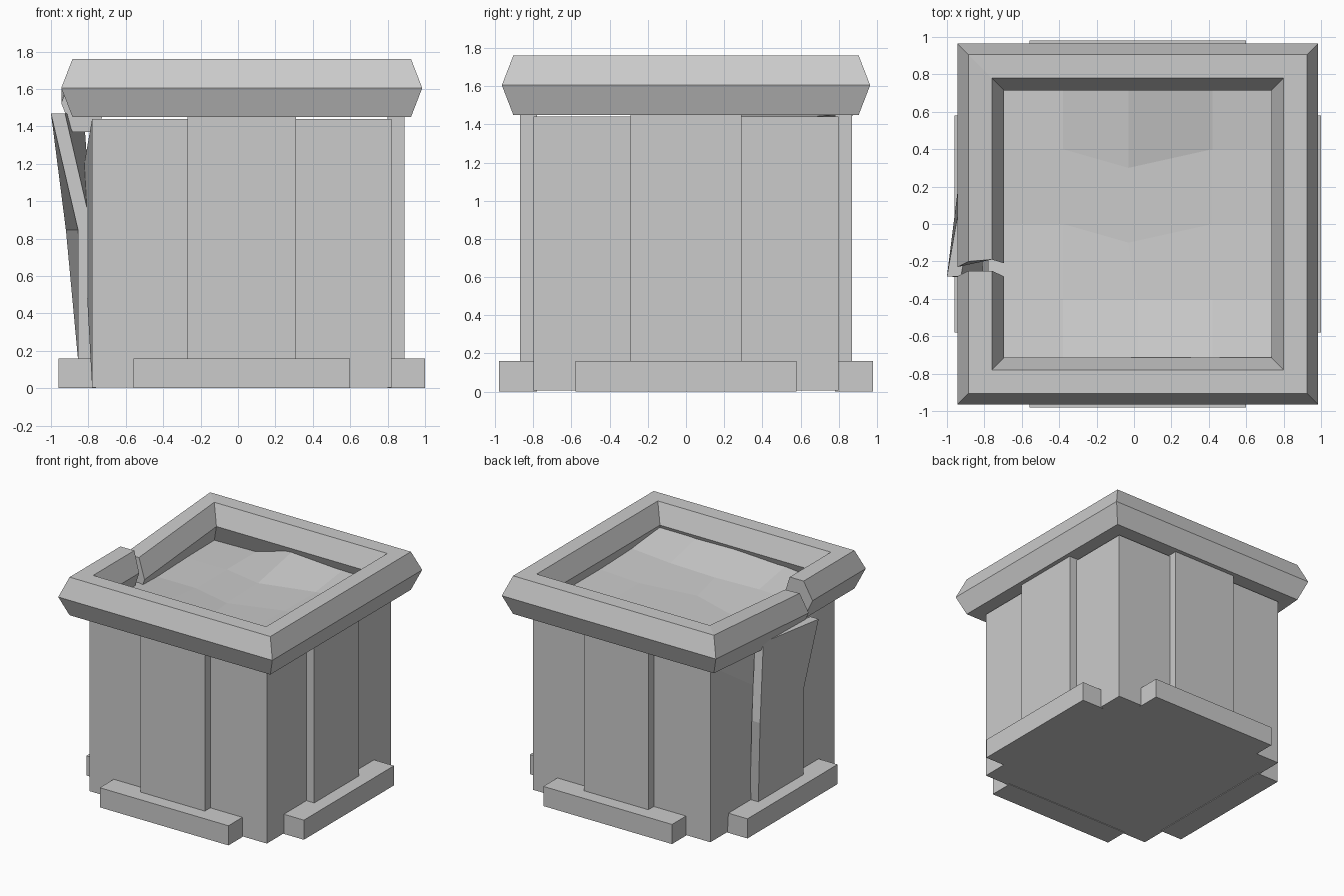
import bpy
import bmesh
from mathutils import Vector

cube = bpy.data.objects.get("Cube")
if cube:
    bpy.data.objects.remove(cube, do_unlink=True)

# One stone colour
stone = bpy.data.materials.new("stone_grey")
stone.use_nodes = True
GREY = (0.6, 0.6, 0.6, 1)
stone.diffuse_color = GREY
stone.node_tree.nodes["Principled BSDF"].inputs["Base Color"].default_value = GREY

CX = 0.02      # centre line of the square box
HALF = 0.8     # half width of the box
TOP = 1.45     # underside of the rim


def finish(name, bm):
    bmesh.ops.recalc_face_normals(bm, faces=bm.faces)
    mesh = bpy.data.meshes.new(name)
    bm.to_mesh(mesh)
    bm.free()
    mesh.materials.append(stone)
    obj = bpy.data.objects.new(name, mesh)
    bpy.context.collection.objects.link(obj)
    return obj


def box_mesh(low, high):
    bm = bmesh.new()
    bmesh.ops.create_cube(bm, size=1)
    low, high = Vector(low), Vector(high)
    for v in bm.verts:
        v.co = (low + high) / 2 + v.co * (high - low)
    return bm


def loft(name, sections):
    """Join matching closed sections in order and cap both ends."""
    bm = bmesh.new()
    rings = [[bm.verts.new(p) for p in s] for s in sections]
    for a, b in zip(rings, rings[1:]):
        for i in range(len(a)):
            j = (i + 1) % len(a)
            bm.faces.new((a[i], a[j], b[j], b[i]))
    bm.faces.new(rings[0])
    bm.faces.new(rings[-1])
    return finish(name, bm)


# Box body, with its right wall pushed out behind the loose panel
bm = box_mesh((CX - HALF, -HALF, 0.005), (CX + HALF, HALF, TOP - 0.01))
wall = [f for f in bm.faces if f.normal.x < -0.9]
bulge = bmesh.ops.poke(bm, faces=wall)["verts"][0]
bulge.co = (-0.84, 0.3, 1.1)
finish("body", bm)


def side_block(name, side, half_width, depth, low, high):
    """Block standing out from one wall of the box."""
    inner = HALF - 0.02
    sx, sy = side
    if sx:
        a, b = sorted((CX + sx * inner, CX + sx * depth))
        bm = box_mesh((a, -half_width, low), (b, half_width, high))
    else:
        a, b = sorted((sy * inner, sy * depth))
        bm = box_mesh((CX - half_width, a, low), (CX + half_width, b, high))
    finish(name, bm)


# Plinth on every side, sound panel on three sides
sides = {"front": (0, -1), "back": (0, 1), "left": (1, 0), "right": (-1, 0)}
for label, side in sides.items():
    side_block(label + "_plinth", side, 0.58, 0.98, 0, 0.16)
    if label != "right":
        side_block(label + "_panel", side, 0.29, 0.87, 0.15, TOP + 0.01)


# Loose panel on the right, bent outwards at the top
def panel_section(front_x, front_y, back_x, back_y, z):
    t = 0.075
    return [(front_x, front_y, z), (front_x + t, front_y, z),
            (back_x + t, back_y, z), (back_x, back_y, z)]


loft("loose_panel", [
    panel_section(-0.855, -0.29, -0.855, 0.29, 0.15),
    panel_section(-0.855, -0.29, -0.92, 0.36, 0.845),
    panel_section(-1.0, -0.28, -0.9, 0.29, 1.47),
])

# Six-sided rim, cracked on the right, one end sagging
profile = [(0.905, 1.45), (0.965, 1.605), (0.905, 1.76),
           (0.78, 1.76), (0.715, 1.605), (0.78, 1.45)]
sag_end = [-0.2, -0.23, -0.2, -0.19, -0.21, -0.19]
firm_end = [-0.25, -0.28, -0.25, -0.25, -0.28, -0.25]


def crack_section(ys, drop):
    return [(CX - d, y, z - drop) for (d, z), y in zip(profile, ys)]


def corner_section(sx, sy):
    return [(CX + sx * d, sy * d, z) for d, z in profile]


corners = [corner_section(*c) for c in ((-1, 1), (1, 1), (1, -1), (-1, -1))]
loft("rim", [crack_section(sag_end, 0.08)] + corners + [crack_section(firm_end, 0)])

# Uneven fill inside the rim: heights above the box top, front row first
heights = [
    (0.06, 0.12, 0.15, 0.14, 0.14),
    (0.04, 0.05, 0.04, 0.05, 0.08),
    (0.01, 0.01, 0.02, 0.04, 0.06),
    (0.01, 0.01, 0.03, 0.04, 0.06),
    (0.00, 0.01, 0.13, 0.09, 0.08),
]
bm = bmesh.new()
grid = []
for r, row in enumerate(heights):
    line = []
    for c, h in enumerate(row):
        x, y = CX + 0.4 * (c - 2), 0.4 * (r - 2)
        if c == 2 and r > 1:
            x -= 0.05
            y -= 0.1 if r < 4 else 0
        line.append(bm.verts.new((x, y, TOP + h)))
    grid.append(line)
for a, b in zip(grid, grid[1:]):
    for i in range(4):
        bm.faces.new((a[i], a[i + 1], b[i + 1], b[i]))
finish("fill", bm)
